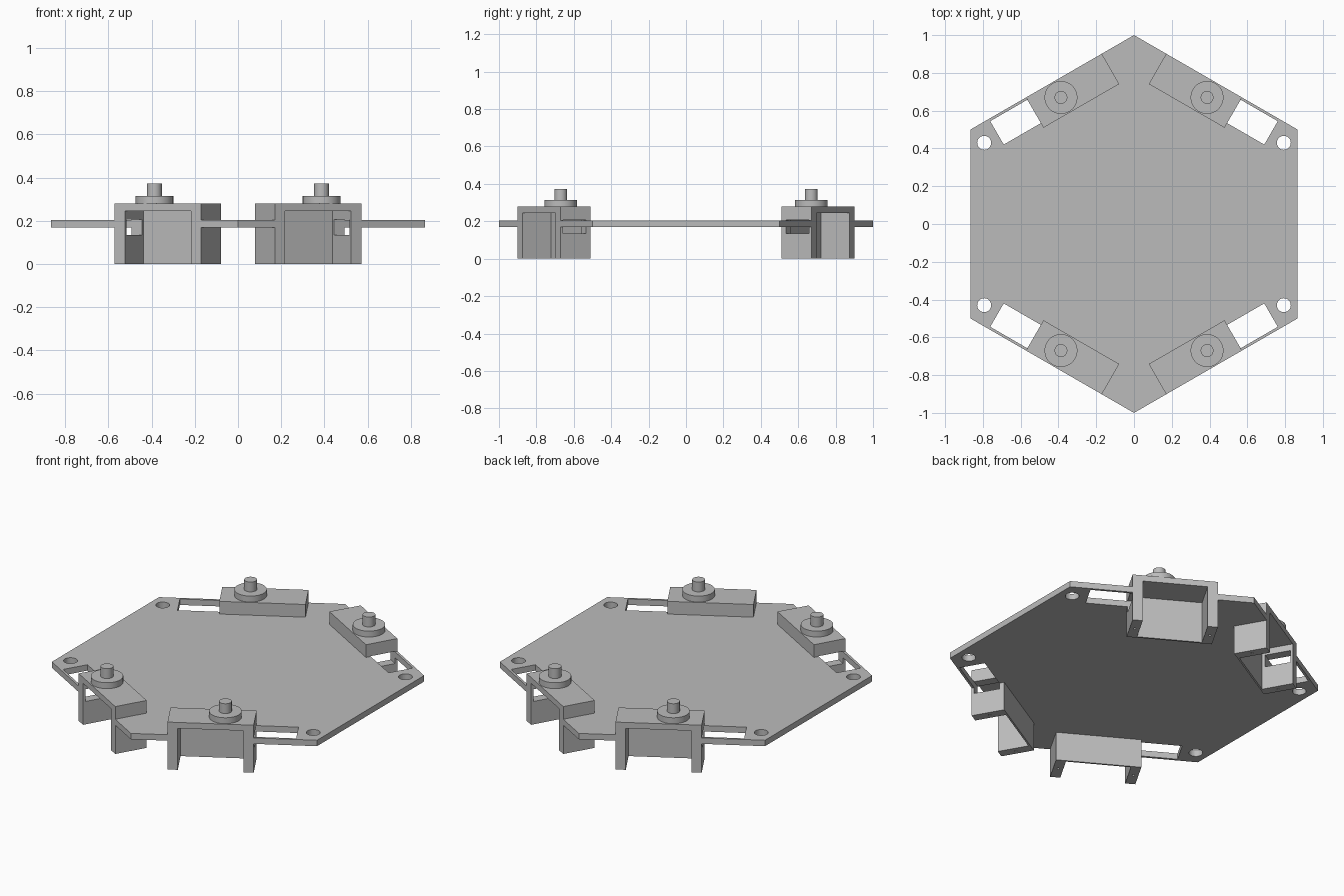
import bpy, bmesh, math
from mathutils import Matrix, Vector

default = bpy.data.objects.get("Cube")
if default:
    bpy.data.objects.remove(default, do_unlink=True)

grey = bpy.data.materials.new("plain grey")
grey.use_nodes = True
grey.diffuse_color = (0.5, 0.5, 0.5, 1)
grey.node_tree.nodes["Principled BSDF"].inputs["Base Color"].default_value = grey.diffuse_color

# Bracket frame: s runs along a slanted hexagon edge, d points outward from the centre
C, S = math.cos(math.radians(30)), 0.5
EDGE = Matrix(((C, S, 0, 0), (-S, C, 0, 0), (0, 0, 1, 0), (0, 0, 0, 1)))
S0, S1, D0, D1 = -0.303, 0.16, 0.681, C
SLOT_END, SLOT_IN, SLOT_OUT = 0.387, 0.709, 0.852
LEG, WALL = 0.055, 0.01


def link(name, mesh):
    ob = bpy.data.objects.new(name, mesh)
    bpy.context.collection.objects.link(ob)
    mesh.materials.clear()
    mesh.materials.append(grey)
    return ob


def box(name, s, d, z):
    bm = bmesh.new()
    bmesh.ops.create_cube(bm, size=1)
    for v in bm.verts:
        v.co = EDGE @ Vector([(a + b) / 2 + c * (b - a) for c, (a, b) in zip(v.co, (s, d, z))])
    mesh = bpy.data.meshes.new(name)
    bm.to_mesh(mesh)
    bm.free()
    return link(name, mesh)


def cylinder(name, s, d, radius, z0, z1, sides=48):
    bm = bmesh.new()
    bmesh.ops.create_cone(bm, cap_ends=True, segments=sides, radius1=radius, radius2=radius,
                          depth=z1 - z0)
    bm.transform(Matrix.Translation(EDGE @ Vector((s, d, (z0 + z1) / 2))))
    for f in bm.faces:
        f.smooth = abs(f.normal.z) < 0.5
    for e in bm.edges:
        e.smooth = all(f.smooth for f in e.link_faces)
    mesh = bpy.data.meshes.new(name)
    bm.to_mesh(mesh)
    bm.free()
    return link(name, mesh)


def evaluated_mesh(ob):
    deps = bpy.context.evaluated_depsgraph_get()
    return bpy.data.meshes.new_from_object(ob.evaluated_get(deps))


def mirror_four(ob):
    mod = ob.modifiers.new("four corners", "MIRROR")
    mod.use_axis = (True, True, False)
    mod.use_mirror_merge = False


# Plate: hexagon outline with a notch and slot on each slanted edge, plus corner holes
notch = [(S0, D1), (S0, D0), (S1, D0), (S1, SLOT_IN), (SLOT_END, SLOT_IN),
         (SLOT_END, SLOT_OUT), (S1, SLOT_OUT), (S1, D1)]
quarter = [(0, 1)] + [(EDGE @ Vector((s, d, 0))).to_2d() for s, d in notch] + [(C, 0.5)]


def flip(points, sx, sy):
    return [(x * sx, y * sy) for x, y in points]


outline = (quarter + flip(quarter, 1, -1)[::-1]
           + flip(quarter, -1, -1)[1:] + flip(quarter, -1, 1)[::-1][:-1])
loops = [outline]
for sx in (-1, 1):
    for sy in (-1, 1):
        loops.append([(sx * 0.793 + 0.037 * math.cos(i * math.tau / 32),
                       sy * 0.43 + 0.037 * math.sin(i * math.tau / 32)) for i in range(32)])

curve = bpy.data.curves.new("plate_outline", "CURVE")
curve.dimensions = "2D"
curve.fill_mode = "BOTH"
curve.extrude = 0.0175
for loop in loops:
    spline = curve.splines.new("POLY")
    spline.points.add(len(loop) - 1)
    for p, (x, y) in zip(spline.points, loop):
        p.co = (x, y, 0, 1)
    spline.use_cyclic_u = True
outline_ob = bpy.data.objects.new("plate_outline", curve)
bpy.context.collection.objects.link(outline_ob)
plate_mesh = evaluated_mesh(outline_ob)
bpy.data.objects.remove(outline_ob, do_unlink=True)
plate = link("plate", plate_mesh)
plate.location.z = 0.1875
bm = bmesh.new()
bm.from_mesh(plate_mesh)
bmesh.ops.remove_doubles(bm, verts=bm.verts, dist=0.0001)
bmesh.ops.recalc_face_normals(bm, faces=bm.faces)
for f in bm.faces:
    f.smooth = False
bm.to_mesh(plate_mesh)
bm.free()

# Motor brackets: block hollowed from outside and below, with a window into the slot
bracket = box("motor_brackets", (S0, S1), (D0, D1), (0, 0.28))
cutters = [
    box("cavity_cutter", (S0 + LEG, S1 - LEG), (D0 + WALL, 1), (-0.1, 0.245)),
    box("window_cutter", (S1 - LEG - 0.02, S1 + 0.02), (SLOT_IN, SLOT_OUT), (0.135, 0.207)),
]
for s in (S0 + LEG / 2, S1 - LEG / 2):
    cutters.append(cylinder("screw_hole_cutter", s, (D0 + D1) / 2, 0.007, -0.02, 0.05, 12))
for cutter in cutters:
    cutter.hide_render = True
    mod = bracket.modifiers.new("cut", "BOOLEAN")
    mod.operation = "DIFFERENCE"
    mod.solver = "EXACT"
    mod.object = cutter
cut_mesh = evaluated_mesh(bracket)
bracket.modifiers.clear()
bracket.data = cut_mesh
cut_mesh.materials.clear()
cut_mesh.materials.append(grey)
for poly in cut_mesh.polygons:
    poly.use_smooth = False
    poly.material_index = 0
for cutter in cutters:
    bpy.data.objects.remove(cutter, do_unlink=True)
mirror_four(bracket)

# Hub disc and shaft on top of each bracket
mid = (D0 + D1) / 2
mirror_four(cylinder("hub_discs", 0, mid, 0.087, 0.28, 0.315))
mirror_four(cylinder("drive_shafts", 0, mid, 0.034, 0.315, 0.373))
